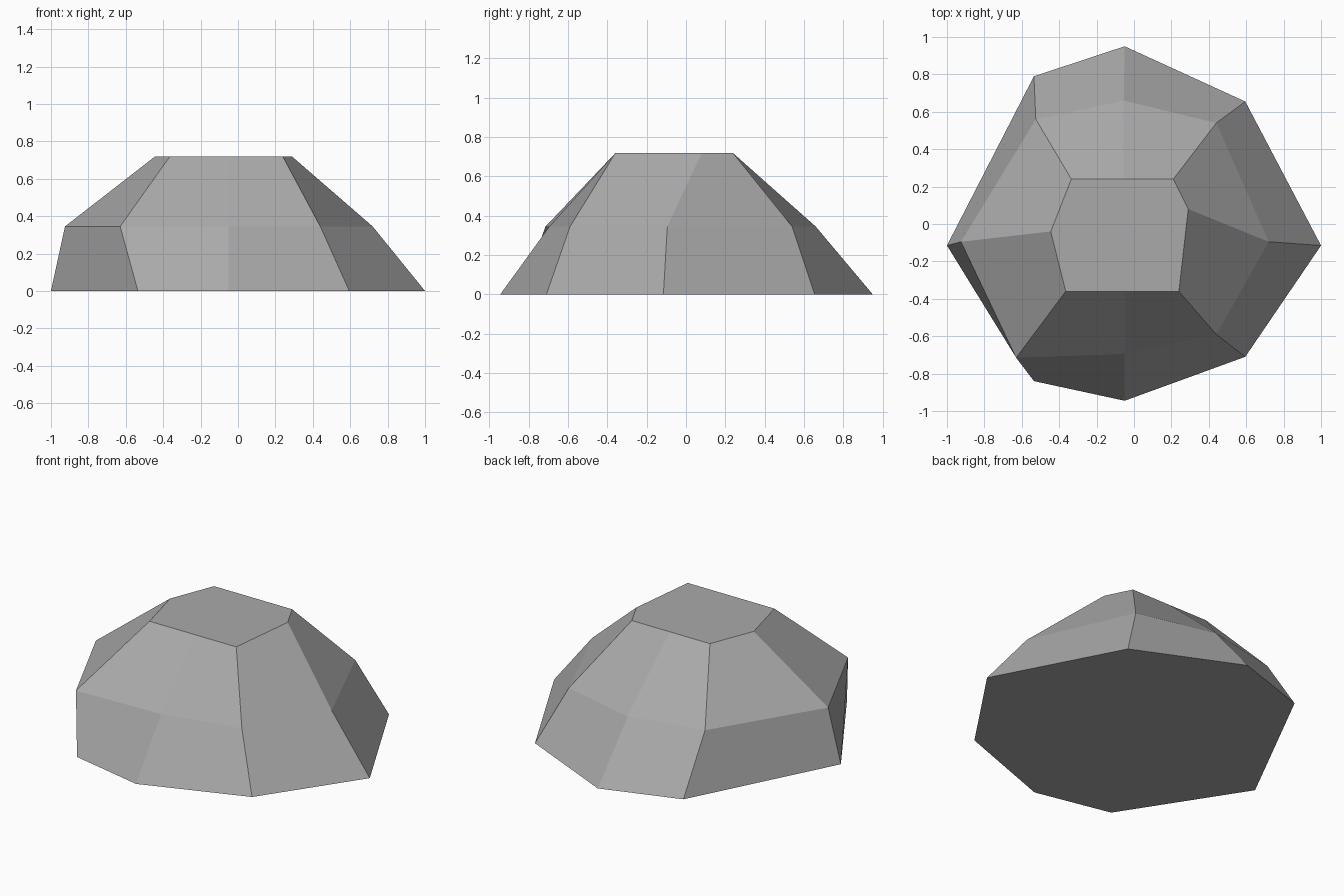
import bpy
import bmesh

cube = bpy.data.objects.get("Cube")
if cube:
    bpy.data.objects.remove(cube, do_unlink=True)

# Stone colour
stone = bpy.data.materials.new("grey_stone")
stone.use_nodes = True
colour = (0.4, 0.4, 0.4, 1)
stone.diffuse_color = colour
shader = next(n for n in stone.node_tree.nodes if n.type == "BSDF_PRINCIPLED")
shader.inputs["Base Color"].default_value = colour
shader.inputs["Roughness"].default_value = 0.9

# Irregular eight-sided outlines: ground, shoulder and flat top
outlines = [
    (0.0, [(1.0, -0.115), (0.595, 0.655), (-0.05, 0.95), (-0.535, 0.79),
           (-1.0, -0.115), (-0.535, -0.84), (-0.05, -0.945), (0.595, -0.71)]),
    (0.345, [(0.72, -0.095), (0.44, 0.54), (-0.055, 0.66), (-0.525, 0.56),
             (-0.925, -0.095), (-0.63, -0.715), (-0.05, -0.695), (0.44, -0.59)]),
    (0.718, [(0.29, 0.08), (0.21, 0.24), (-0.055, 0.24), (-0.335, 0.24),
             (-0.445, -0.04), (-0.365, -0.36), (-0.05, -0.36), (0.24, -0.36)]),
]

# Boulder: bridge the outlines with quads, then cap both ends
bm = bmesh.new()
rings = [[bm.verts.new((x, y, z)) for x, y in points] for z, points in outlines]
for low, high in zip(rings, rings[1:]):
    for i in range(len(low)):
        j = (i + 1) % len(low)
        bm.faces.new((low[i], low[j], high[j], high[i]))
bm.faces.new(rings[-1])
bm.faces.new(reversed(rings[0]))
bmesh.ops.recalc_face_normals(bm, faces=bm.faces)

mesh = bpy.data.meshes.new("boulder")
bm.to_mesh(mesh)
bm.free()
mesh.materials.append(stone)
boulder = bpy.data.objects.new("boulder", mesh)
bpy.context.collection.objects.link(boulder)
